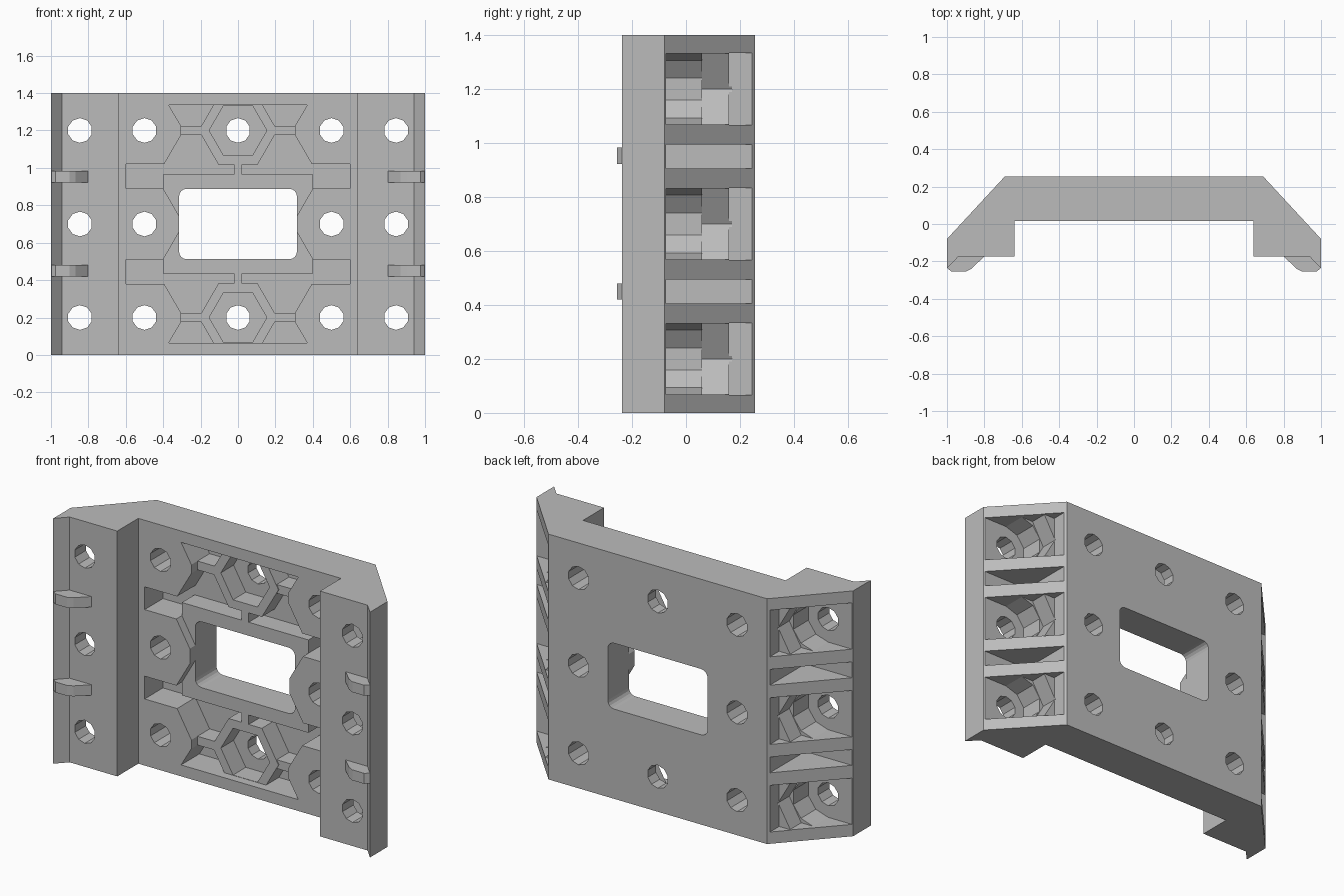
import bpy
import bmesh
from math import cos, sin, pi, radians
from mathutils import Vector

if "Cube" in bpy.data.objects:
    bpy.data.objects.remove(bpy.data.objects["Cube"])

grey = bpy.data.materials.new("plain_grey")
grey.use_nodes = True
color = (0.5, 0.5, 0.5, 1)
grey.diffuse_color = color
grey.node_tree.nodes["Principled BSDF"].inputs["Base Color"].default_value = color


def prism(name, pts, lo, hi, axis="y"):
    """Extrude a closed outline along y (outline in x,z) or z (outline in x,y)."""
    bm = bmesh.new()
    at = (lambda p, d: (p[0], d, p[1])) if axis == "y" else (lambda p, d: (p[0], p[1], d))
    face = bm.faces.new([bm.verts.new(at(p, lo)) for p in pts])
    new = bmesh.ops.extrude_face_region(bm, geom=[face])["geom"]
    move = Vector(at((0, 0), hi - lo))
    bmesh.ops.translate(bm, vec=move, verts=[v for v in new if isinstance(v, bmesh.types.BMVert)])
    bmesh.ops.recalc_face_normals(bm, faces=bm.faces)
    mesh = bpy.data.meshes.new(name)
    bm.to_mesh(mesh)
    bm.free()
    mesh.materials.append(grey)
    ob = bpy.data.objects.new(name, mesh)
    bpy.context.scene.collection.objects.link(ob)
    return ob


def rect(x0, x1, z0, z1):
    return [(x0, z0), (x1, z0), (x1, z1), (x0, z1)]


def ngon(x, z, r, n, start=0):
    return [(x + r * cos(start + 2 * pi * i / n), z + r * sin(start + 2 * pi * i / n)) for i in range(n)]


def flip(pts, s):
    return [(s * x, z) for x, z in pts]


def cut(ob, cutters):
    """Subtract each cutter, bake the result and drop the cutters."""
    for c in cutters:
        c.hide_render = True
        mod = ob.modifiers.new("cut", "BOOLEAN")
        mod.operation = "DIFFERENCE"
        mod.solver = "EXACT"
        mod.object = c
    bpy.context.view_layer.update()
    graph = bpy.context.evaluated_depsgraph_get()
    baked = bpy.data.meshes.new_from_object(ob.evaluated_get(graph))
    ob.modifiers.clear()
    ob.data = baked
    for c in cutters:
        bpy.data.objects.remove(c)


def window():
    pts = []
    for i, (sx, sz) in enumerate([(1, 1), (-1, 1), (-1, -1), (1, -1)]):
        for k in range(5):
            a = (i + k / 4) * pi / 2
            pts.append((sx * 0.275 + 0.04 * cos(a), 0.7 + sz * 0.148 + 0.04 * sin(a)))
    return prism("window_cutter", pts, -0.1, 0.4)


ROWS = (0.2, 0.7, 1.2)
RIB, FLOOR = 0.065, 0.18

# Bracket body: back plate with sloped wings and lipped outer edges
half = [(0.69, 0.255), (1, -0.08), (1, -0.238), (0.94, -0.175), (0.64, -0.175), (0.64, 0.015)]
body = prism("bracket_body", half + flip(half[::-1], -1), 0, 1.4, "z")

# Front recess, leaving hexagonal bosses around the side holes
quarter = [(0.37, 1.335), (0.305, 1.225), (0.305, 1.175), (0.395, 1.02),
           (0.6, 1.02), (0.6, 0.89), (0.4, 0.89), (0.29, 0.7)]
side = quarter + [(x, 1.4 - z) for x, z in quarter[-2::-1]]
cutters = [prism("recess_cutter", side + flip(side[::-1], -1), -0.1, FLOOR)]
cutters.append(window())

# Bolt holes in the plate
for x in (-0.5, 0, 0.5):
    for z in ROWS:
        if x or z != 0.7:
            cutters.append(prism("hole_cutter", ngon(x, z, 0.066, 10, pi / 2), -0.1, 0.4))

# Wings: bolt holes, stepped nut pockets and lightening slots
for s in (-1, 1):
    for z in ROWS:
        cutters.append(prism("hole_cutter", ngon(s * 0.845, z, 0.066, 10, pi / 2), -0.4, 0))
        bore = [(0.845 + 0.132 * cos(a), z + 0.132 * sin(a))
                for a in [radians(90 + 36 * i) for i in range(6)]]
        hexagon = [(0.77, z + 0.1315), (0.694, z), (0.77, z - 0.1315)]
        for pts, lo, hi in ((bore, -0.075, 0.1), (hexagon, 0.06, 0.17)):
            ends = [(1.1, pts[-1][1]), (1.1, pts[0][1])]
            cutters.append(prism("pocket_cutter", flip(pts + ends, s), lo, hi))
        cutters.append(prism("pocket_cutter", flip(rect(0.7, 1.1, z - 0.133, z + 0.133), s), 0.16, 0.3))
    for z in (0.45, 0.95):
        slot = rect(0.7, 1.1, z - 0.045, z + 0.045)
        cutters.append(prism("slot_cutter", flip(slot, s), -0.075, 0.3))
cut(body, cutters)

# Recessed frame around the window
frame = prism("window_frame", rect(-0.4, 0.4, 0.435, 0.965), RIB, FLOOR + 0.01)
cut(frame, [window()])

# Nut rings with their ribs, above and below the window
for name, z, s in (("upper", 1.2, 1), ("lower", 0.2, -1)):
    ring = prism(name + "_nut_ring", ngon(0, z, 0.21, 6), RIB, FLOOR + 0.01)
    cut(ring, [prism("ring_cutter", ngon(0, z, 0.154, 6), -0.1, 0.4)])
    z0, z1 = sorted((0.7 + s * 0.26, 0.7 + s * 0.325))
    prism(name + "_link_rib", rect(-0.022, 0.022, z0, z1), RIB, FLOOR + 0.01)
    for label, m in (("left", 1), ("right", -1)):
        rib = flip(rect(0.19, 0.31, z - 0.025, z + 0.025), m)
        prism(name + "_" + label + "_rib", rib, RIB + 0.005, FLOOR + 0.01)

# Small snap clips on the wing fronts
clip = [(0.8, -0.17), (0.805, -0.178), (0.87, -0.24), (0.9, -0.255),
        (0.975, -0.255), (1, -0.235), (1, -0.17)]
for label, s in (("left", 1), ("right", -1)):
    for height, z in (("lower", 0.45), ("upper", 0.953)):
        prism(height + "_" + label + "_clip", flip(clip, s), z - 0.03, z + 0.03, "z")
